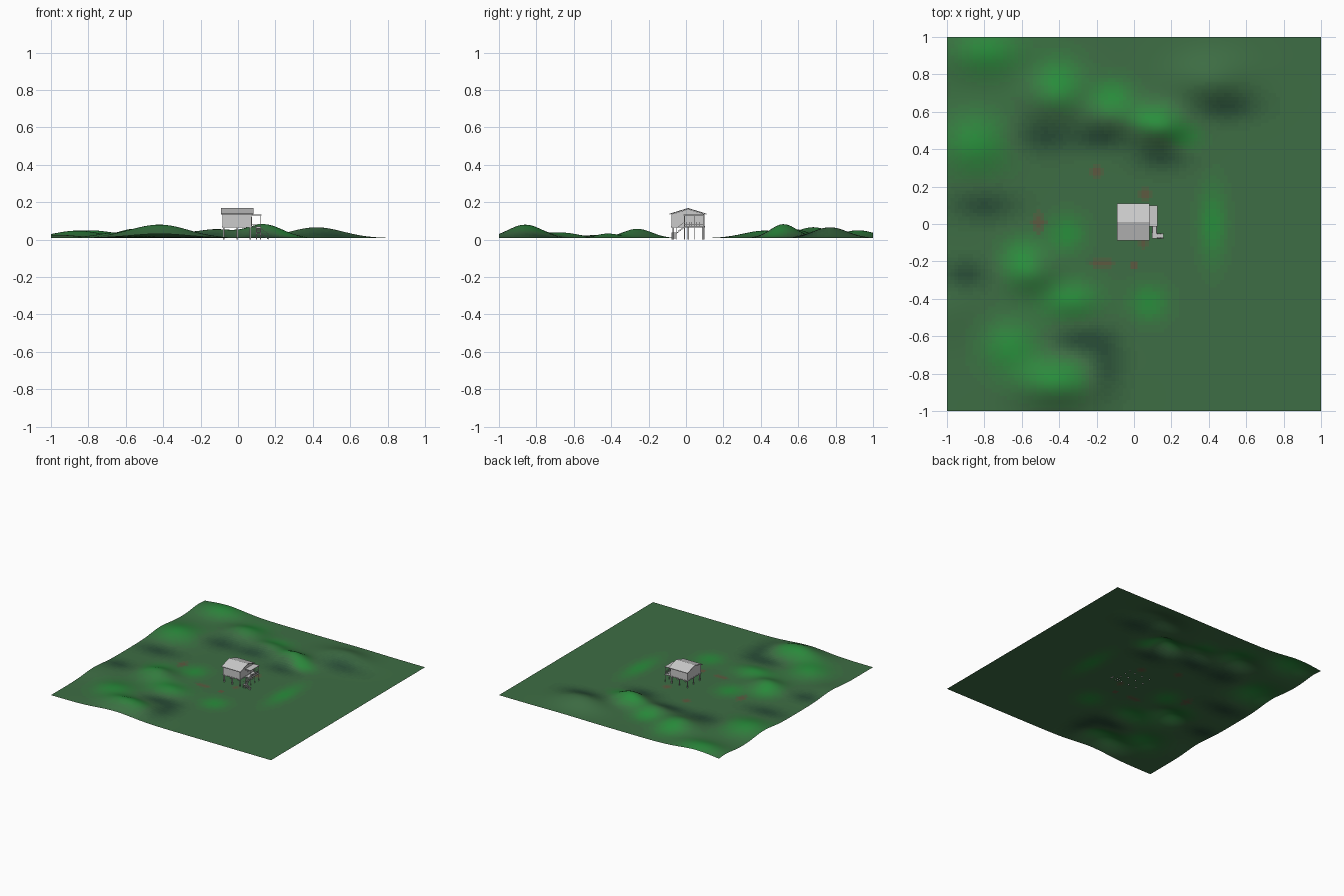
import bpy, bmesh, math
from mathutils import Vector, Matrix

if "Cube" in bpy.data.objects:
    bpy.data.objects.remove(bpy.data.objects["Cube"])

BASE = 0.008


def blob(x, y, cx, cy, sx, sy):
    return math.exp(-((x - cx) / sx) ** 2 - ((y - cy) / sy) ** 2)


# Hills: centre, spread in x and y, height
HILLS = [
    (0.14, 0.52, .14, .10, .073), (-0.12, 0.58, .15, .10, .045),
    (-0.42, 0.68, .17, .13, .058), (0.42, 0.77, .20, .13, .058),
    (-0.86, 0.42, .18, .16, .040), (-0.80, 0.92, .22, .13, .042),
    (-0.42, -0.86, .22, .13, .072), (-0.66, -0.66, .14, .13, .028),
    (-0.55, -0.26, .14, .11, .050), (-0.33, -0.42, .13, .09, .024),
    (-0.97, -0.45, .16, .16, .018),
]
# Painted patches: centre and spread
BRIGHT = [
    (-.78, .92, .18, .13), (-.84, .43, .18, .17), (-.40, .76, .12, .14),
    (-.12, .68, .11, .10), (.10, .56, .13, .08), (.26, .46, .10, .08),
    (-.60, -.20, .11, .13), (-.35, -.40, .17, .11), (-.66, -.66, .15, .14),
    (-.40, -.82, .20, .10), (.42, 0, .07, .2), (.08, -.42, .1, .1),
    (-.36, -.05, .1, .1),
]
DARK = [
    (-.48, .47, .16, .10), (-.18, .46, .15, .07), (.15, .36, .15, .08),
    (.50, .63, .17, .08), (-.80, .10, .18, .09), (-.15, -.76, .10, .16),
    (-.28, -.62, .14, .07), (-.90, -.27, .12, .08),
]
RED = [
    (-.20, .28, .04, .04), (.06, .16, .04, .04), (-.51, .01, .04, .06),
    (-.17, -.21, .07, .03), (.05, -.10, .04, .03), (0, -.22, .03, .03),
]


def material(name, rgb):
    m = bpy.data.materials.new(name)
    m.diffuse_color = (*rgb, 1)
    m.use_nodes = True
    m.node_tree.nodes["Principled BSDF"].inputs["Base Color"].default_value = m.diffuse_color
    return m


def mix(a, b, t):
    return [p + (q - p) * t for p, q in zip(a, b)]


# Ground sheet with a stepped palette from dark through base to bright green
bm = bmesh.new()
bmesh.ops.create_grid(bm, x_segments=100, y_segments=100, size=1)
for v in bm.verts:
    x, y = v.co.x, v.co.y
    v.co.z = BASE + sum(h * blob(x, y, cx, cy, sx, sy) for cx, cy, sx, sy, h in HILLS)
STEPS = 8
for f in bm.faces:
    f.smooth = True
    c = f.calc_center_median()
    x, y = c.x, c.y
    up = min(1, sum(blob(x, y, *p) for p in BRIGHT))
    down = min(1, sum(blob(x, y, *p) for p in DARK))
    f.material_index = STEPS + round((up - down) * STEPS)
    red = max(blob(x, y, *p) for p in RED)
    if red > 0.35:
        f.material_index = 2 * STEPS + (2 if red > 0.7 else 1)
me = bpy.data.meshes.new("ground")
bm.to_mesh(me)
bm.free()
base, bright, dark = (.048, .155, .058), (.022, .27, .045), (.022, .075, .038)
for i in range(-STEPS, STEPS + 1):
    me.materials.append(material("grass", mix(base, bright if i > 0 else dark, abs(i) / STEPS)))
me.materials.append(material("soil_edge", (.075, .13, .055)))
me.materials.append(material("soil", (.11, .10, .05)))
bpy.context.collection.objects.link(bpy.data.objects.new("ground", me))


def make(name, bm):
    bmesh.ops.recalc_face_normals(bm, faces=bm.faces)
    me = bpy.data.meshes.new(name)
    bm.to_mesh(me)
    bm.free()
    ob = bpy.data.objects.new(name, me)
    bpy.context.collection.objects.link(ob)
    return ob


def boxes(name, spans):
    """One object from boxes given as (x0, x1, y0, y1, z0, z1)."""
    bm = bmesh.new()
    for x0, x1, y0, y1, z0, z1 in spans:
        m = Matrix.Translation(((x0 + x1) / 2, (y0 + y1) / 2, (z0 + z1) / 2))
        bmesh.ops.create_cube(bm, size=1, matrix=m @ Matrix.Diagonal((x1 - x0, y1 - y0, z1 - z0, 1)))
    return make(name, bm)


def extrude_x(name, profile, x0, x1):
    """Extrude a (y, z) outline along x."""
    bm = bmesh.new()
    f = bm.faces.new([bm.verts.new((x0, y, z)) for y, z in profile])
    r = bmesh.ops.extrude_face_region(bm, geom=[f])
    bmesh.ops.translate(bm, vec=(x1 - x0, 0, 0), verts=[v for v in r["geom"] if isinstance(v, bmesh.types.BMVert)])
    return make(name, bm)


def beams(name, pairs, w):
    """Square bars between pairs of points."""
    bm = bmesh.new()
    for a, b in pairs:
        a, b = Vector(a), Vector(b)
        d = b - a
        m = Matrix.Translation((a + b) / 2) @ d.to_track_quat('Z', 'Y').to_matrix().to_4x4()
        bmesh.ops.create_cube(bm, size=1, matrix=m @ Matrix.Diagonal((w, w, d.length, 1)))
    return make(name, bm)


# House body and gable roof
extrude_x("house_walls", [(-.077, .072), (.099, .072), (.099, .136), (.011, .163), (-.077, .136)], -.083, .072)
extrude_x("roof", [(-.087, .134), (.011, .164), (.109, .134), (.109, .139), (.011, .169), (-.087, .139)], -.09, .082)
boxes("floor_slab", [(-.085, .074, -.079, .101, .066, .072)])

# Stilts
xs, ys = (-.076, -.004, .066), (-.068, .012, .09)
boxes("stilts", [(x - .0035, x + .0035, y - .0035, y + .0035, 0, .067) for x in xs for y in ys])

# Porch deck, posts, canopy and railing on the east side
boxes("porch_deck", [(.074, .124, -.012, .1, .066, .071)])
boxes("porch_posts", [(.119, .123, y - .002, y + .002, 0, .132) for y in (-.008, .044, .096)])
extrude_x("porch_canopy", [(-.014, .13), (.1, .13), (.1, .133), (-.014, .133)], .074, .125)
rails = [((.121, -.008, z), (.121, .096, z)) for z in (.082, .094)]
rails += [((.074, .096, z), (.121, .096, z)) for z in (.082, .094)]
rails += [((.121, .005 + .013 * i, .071), (.121, .005 + .013 * i, .094)) for i in range(7)]
beams("porch_railing", rails, .002)

# Window frames with cross bars, and the door
frames = []
for y0, y1 in ((.022, .05), (.06, .088)):
    z0, z1, ym = .096, .12, (y0 + y1) / 2
    for p, q in (((y0, z0), (y1, z0)), ((y0, z1), (y1, z1)), ((y0, z0), (y0, z1)),
                 ((y1, z0), (y1, z1)), ((ym, z0), (ym, z1))):
        frames.append(((.073, *p), (.073, *q)))
beams("window_frames", frames, .003)
boxes("door", [(.071, .075, -.008, .013, .072, .118)])

# Stairs: one flight down to a landing, then a second flight turning east
boxes("upper_steps", [(.098, .12, -.012 - .0075 * (i + 1), -.012 - .0075 * i, .063 - .006 * i, .0655 - .006 * i) for i in range(5)])
boxes("landing", [(.096, .122, -.077, -.049, .033, .037)])
boxes("landing_legs", [(x - .002, x + .002, y - .002, y + .002, 0, .034) for x in (.099, .119) for y in (-.074, -.052)])
boxes("lower_steps", [(.122 + .0085 * i, .1305 + .0085 * i, -.075, -.051, .027 - .006 * i, .0295 - .006 * i) for i in range(5)])
strings = [((x, -.008, .066), (x, -.05, .034)) for x in (.099, .119)]
strings += [((.12, y, .033), (.164, y, .002)) for y in (-.075, -.051)]
beams("stair_stringers", strings, .003)
handrails = [((.121, -.008, .094), (.121, -.05, .062)), ((.121, -.05, .036), (.121, -.05, .062)),
             ((.098, -.075, .036), (.098, -.075, .06)), ((.098, -.075, .06), (.12, -.075, .06)),
             ((.12, -.075, .06), (.164, -.075, .03)), ((.164, -.075, .002), (.164, -.075, .03)),
             ((.12, -.075, .036), (.12, -.075, .06))]
beams("stair_handrails", handrails, .002)
